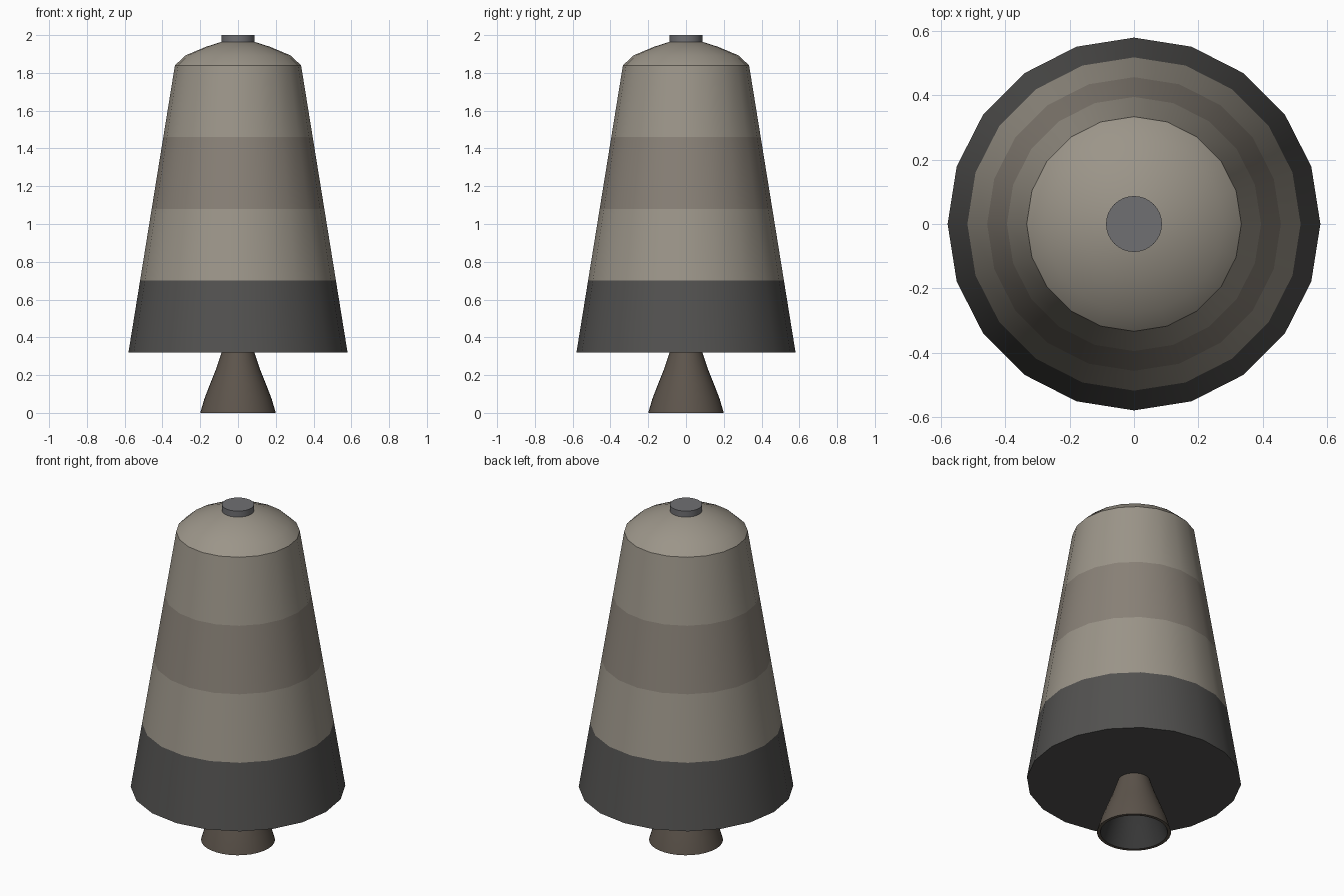
import bpy, bmesh, math

if "Cube" in bpy.data.objects:
    bpy.data.objects.remove(bpy.data.objects["Cube"])


def material(name, rgb):
    m = bpy.data.materials.new(name)
    m.diffuse_color = (*rgb, 1)
    m.use_nodes = True
    m.node_tree.nodes["Principled BSDF"].inputs["Base Color"].default_value = m.diffuse_color
    return m


TAN = material("light_tan", (0.33, 0.30, 0.25))
BROWN = material("dark_tan", (0.25, 0.22, 0.185))
DARK = material("charcoal", (0.085, 0.083, 0.08))
STEEL = material("steel", (0.16, 0.16, 0.17))
BRONZE = material("bronze", (0.11, 0.09, 0.072))
SOOT = material("soot", (0.04, 0.04, 0.04))


def lathe(name, profile, sides, mats, mat_of=lambda i: 0, angle=30):
    """Spin an (r, z) profile listed bottom to top on the outside; r = 0 makes a pole."""
    bm = bmesh.new()
    rings = []
    for r, z in profile:
        n = sides if r > 0 else 1
        rings.append([bm.verts.new((r * math.cos(2 * math.pi * k / sides),
                                    r * math.sin(2 * math.pi * k / sides), z)) for k in range(n)])
    for i, (a, b) in enumerate(zip(rings, rings[1:])):
        for k in range(sides):
            j = (k + 1) % sides
            if len(a) == 1:
                vs = [a[0], b[j], b[k]]
            elif len(b) == 1:
                vs = [a[k], a[j], b[0]]
            else:
                vs = [a[k], a[j], b[j], b[k]]
            bm.faces.new(vs).material_index = mat_of(i)
    bmesh.ops.recalc_face_normals(bm, faces=bm.faces)
    me = bpy.data.meshes.new(name)
    bm.to_mesh(me)
    bm.free()
    for m in mats:
        me.materials.append(m)
    ob = bpy.data.objects.new(name, me)
    bpy.context.collection.objects.link(ob)
    bpy.context.view_layer.objects.active = ob
    ob.select_set(True)
    bpy.ops.object.shade_smooth_by_angle(angle=math.radians(angle))
    ob.select_set(False)
    return ob


# tapered body: base plate, four colour bands, shoulder edge and domed cap
bands = [(0.58 - 0.0615 * i, 0.32 + 0.38 * i) for i in range(5)]
dome = [(0.277, 1.893), (0.17, 1.938), (0.085, 1.965), (0, 1.97)]
band_mats = [1, 1, 0, 2, 0, 0, 0, 0, 0]
lathe("tank_body", [(0, 0.32)] + bands + dome, 20, [TAN, DARK, BROWN], lambda i: band_mats[i])

# docking port on top
lathe("top_port", [(0, 1.95), (0.087, 1.95), (0.087, 2.0), (0, 2.0)], 32, [STEEL])

# hollow engine bell: inner wall from the throat down, rim, then outer wall up
outer = [(0.2, 0), (0.178, 0.075), (0.145, 0.16), (0.115, 0.235), (0.083, 0.33)]
inner = [(r - 0.018, z) for r, z in reversed(outer)]
inner[0] = (0.065, 0.31)
lathe("engine_bell", [(0, 0.31)] + inner + outer, 32, [BRONZE, SOOT], lambda i: 1 if i < 5 else 0)
